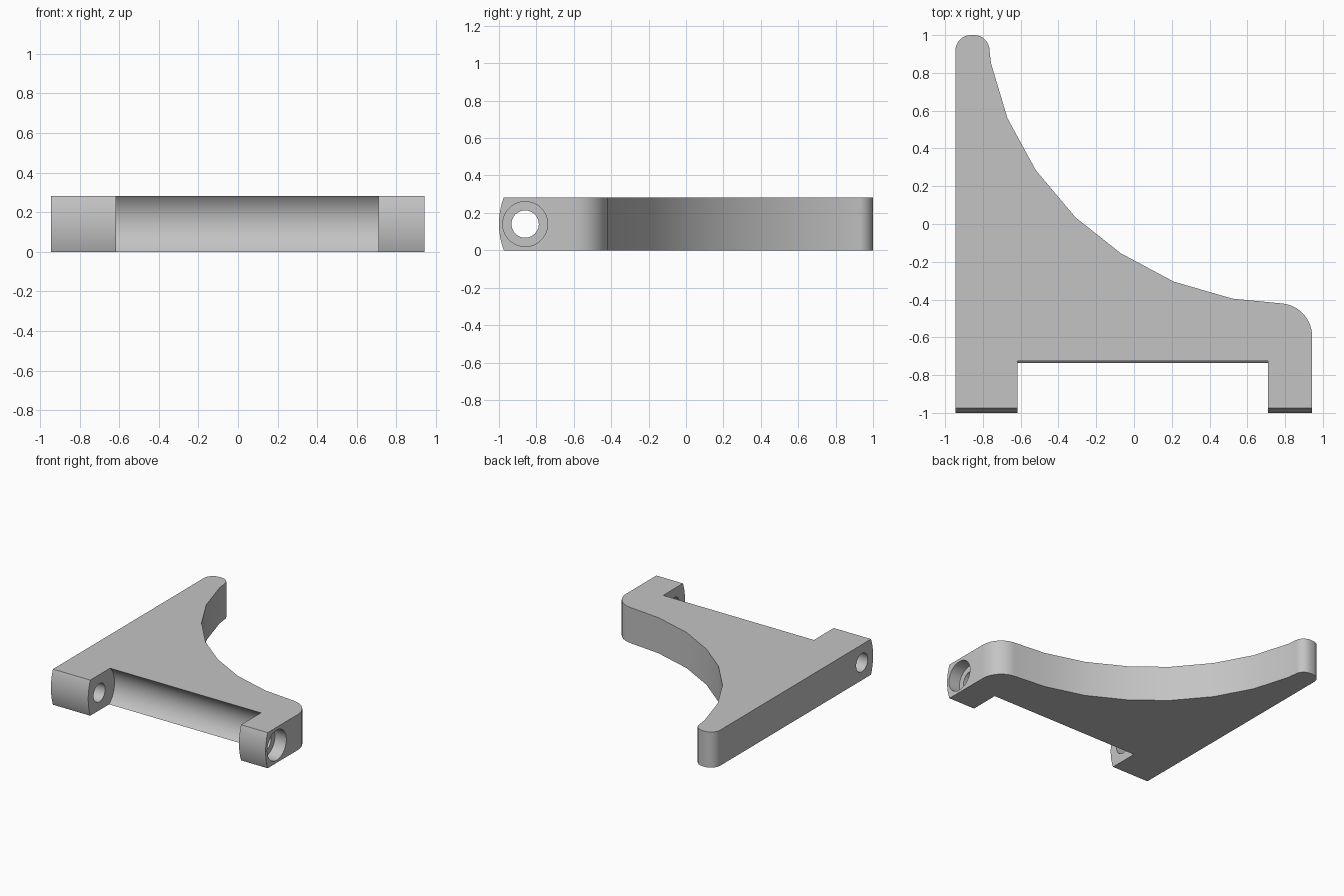
import bpy, bmesh, math

if "Cube" in bpy.data.objects:
    bpy.data.objects.remove(bpy.data.objects["Cube"])

H = 0.283                      # plate thickness
HOLE_Y, HOLE_Z = -0.86, 0.14   # hinge pin axis

grey = bpy.data.materials.new("light grey")
grey.diffuse_color = (0.55, 0.55, 0.55, 1)
grey.use_nodes = True
grey.node_tree.nodes["Principled BSDF"].inputs["Base Color"].default_value = grey.diffuse_color


def prism(name, pts, vec):
    """Extrude a closed 3D outline along vec."""
    bm = bmesh.new()
    face = bm.faces.new([bm.verts.new(p) for p in pts])
    out = bmesh.ops.extrude_face_region(bm, geom=[face])
    bmesh.ops.translate(bm, vec=vec, verts=[g for g in out["geom"] if isinstance(g, bmesh.types.BMVert)])
    bmesh.ops.recalc_face_normals(bm, faces=bm.faces)
    me = bpy.data.meshes.new(name)
    bm.to_mesh(me)
    bm.free()
    ob = bpy.data.objects.new(name, me)
    bpy.context.collection.objects.link(ob)
    return ob


def arc(cx, cy, r, a0, a1, n):
    return [(cx + r * math.cos(math.radians(a0 + (a1 - a0) * i / n)),
             cy + r * math.sin(math.radians(a0 + (a1 - a0) * i / n))) for i in range(n + 1)]


def x_prism(name, yz, x0, x1):
    return prism(name, [(x0, y, z) for y, z in yz], (x1 - x0, 0, 0))


def cut(body, cutter):
    cutter.hide_render = True
    mod = body.modifiers.new("cut", "BOOLEAN")
    mod.operation, mod.solver, mod.object = "DIFFERENCE", "EXACT", cutter
    bpy.context.view_layer.objects.active = body
    bpy.ops.object.modifier_apply(modifier=mod.name)
    bpy.data.objects.remove(cutter)


# Plate outline: rounded tip, faceted concave sweep, rounded shoulder
outline = [(-0.945, -1.05)]
outline += arc(-0.865, 0.92, 0.08, 180, 90, 8)
outline += arc(-0.845, 0.92, 0.08, 90, 0, 8)
outline += [(-0.757, 0.85), (-0.67, 0.56), (-0.52, 0.285), (-0.31, 0.035),
            (-0.07, -0.155), (0.21, -0.305), (0.52, -0.395)]
outline += arc(0.768, -0.595, 0.175, 84, 0, 12)
outline += [(0.943, -1.05)]
bracket = prism("bracket", [(x, y, 0) for x, y in outline], (0, 0, H))
bracket.data.materials.append(grey)

# Bowed front ends of the lugs
bow = arc(-0.6, H / 2, 0.4, 205, 155, 20)
cut(bracket, x_prism("bow_cutter", bow + [(-1.2, bow[-1][1]), (-1.2, bow[0][1])], -1.2, 1.2))

# Slot between the lugs with a concave back wall
a = 58
hollow = arc(-0.862, 0.147, 0.193, -a, a, 32)
cut(bracket, x_prism("slot_cutter", hollow + [(-1.2, hollow[-1][1]), (-1.2, hollow[0][1])], -0.617, 0.709))

# Pin hole through both lugs and counterbore on the right lug
cut(bracket, x_prism("pin_cutter", arc(HOLE_Y, HOLE_Z, 0.073, 0, 360, 40)[:-1], -1.2, 1.2))
cut(bracket, x_prism("counterbore_cutter", arc(HOLE_Y, HOLE_Z, 0.12, 0, 360, 48)[:-1], 0.843, 1.2))

bpy.ops.object.select_all(action="DESELECT")
bracket.select_set(True)
bpy.context.view_layer.objects.active = bracket
bpy.ops.object.shade_smooth_by_angle(angle=math.radians(30))
